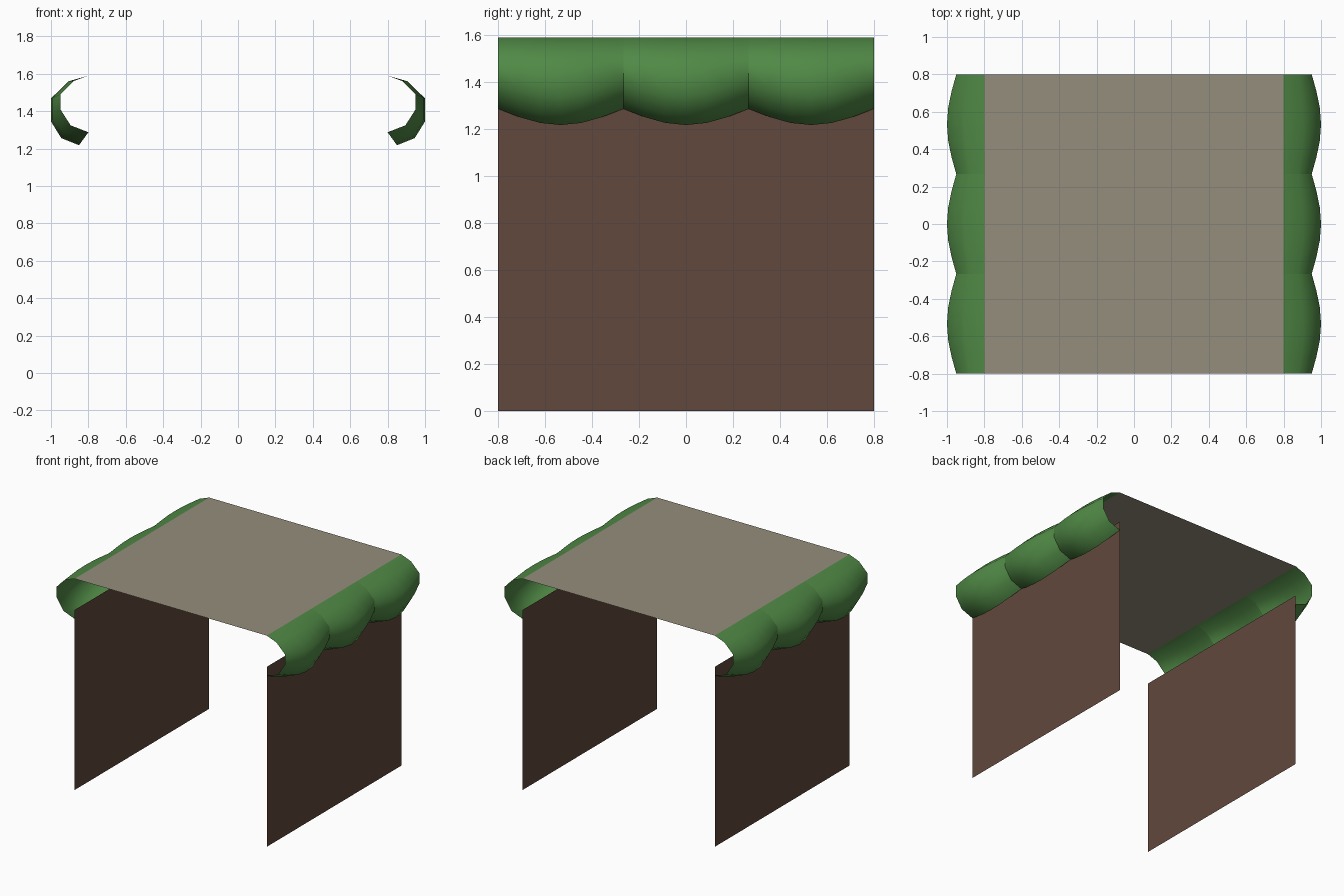
import bpy, math

if "Cube" in bpy.data.objects:
    bpy.data.objects.remove(bpy.data.objects["Cube"])

def material(name, rgb):
    m = bpy.data.materials.new(name)
    m.diffuse_color = (*rgb, 1)
    m.use_nodes = True
    m.node_tree.nodes["Principled BSDF"].inputs["Base Color"].default_value = m.diffuse_color
    return m

BROWN = material("brown", (0.12, 0.065, 0.045))
GREEN = material("green", (0.08, 0.25, 0.06))
TAN = material("tan", (0.30, 0.27, 0.20))

def sheet(name, verts, faces, mat, smooth=False):
    me = bpy.data.meshes.new(name)
    me.from_pydata(verts, [], faces)
    me.materials.append(mat)
    if smooth:
        me.shade_smooth()
    ob = bpy.data.objects.new(name, me)
    bpy.context.collection.objects.link(ob)
    return ob

# Cross-sections (x, z) of the overhang: between lobes and at a lobe's middle
VALLEY = [(.80, 1.59), (.88, 1.56), (.95, 1.49), (.95, 1.41), (.895, 1.324), (.80, 1.287)]
CREST = [(.80, 1.59), (.905, 1.56), (1.0, 1.468), (1.0, 1.345), (.945, 1.256), (.85, 1.218)]
H, LOBES, SEG = 0.8, 3, 6
W = 2 * H / LOBES

# Flat top
sheet("top_panel", [(-H, -H, 1.59), (H, -H, 1.59), (H, H, 1.59), (-H, H, 1.59)],
      [(0, 1, 2, 3)], TAN)

for side, s in (("right", 1), ("left", -1)):
    # Side wall
    wall = [(s * H, -H, 0), (s * H, H, 0), (s * H, H, 1.355), (s * H, -H, 1.355)]
    sheet(side + "_wall", wall, [(0, 1, 2, 3)[::s]], BROWN)
    # Rounded overhang lobes, open at the lower edge
    for k in range(LOBES):
        verts, faces, n = [], [], len(VALLEY)
        for i in range(SEG + 1):
            t = math.sin(math.pi * i / SEG)
            y = -H + W * (k + i / SEG)
            for (ax, az), (bx, bz) in zip(VALLEY, CREST):
                verts.append((s * (ax + (bx - ax) * t), y, az + (bz - az) * t))
        for i in range(SEG):
            for j in range(n - 1):
                a = i * n + j
                faces.append((a, a + 1, a + n + 1, a + n)[::s])
        sheet(f"{side}_lobe_{k + 1}", verts, faces, GREEN, True)
